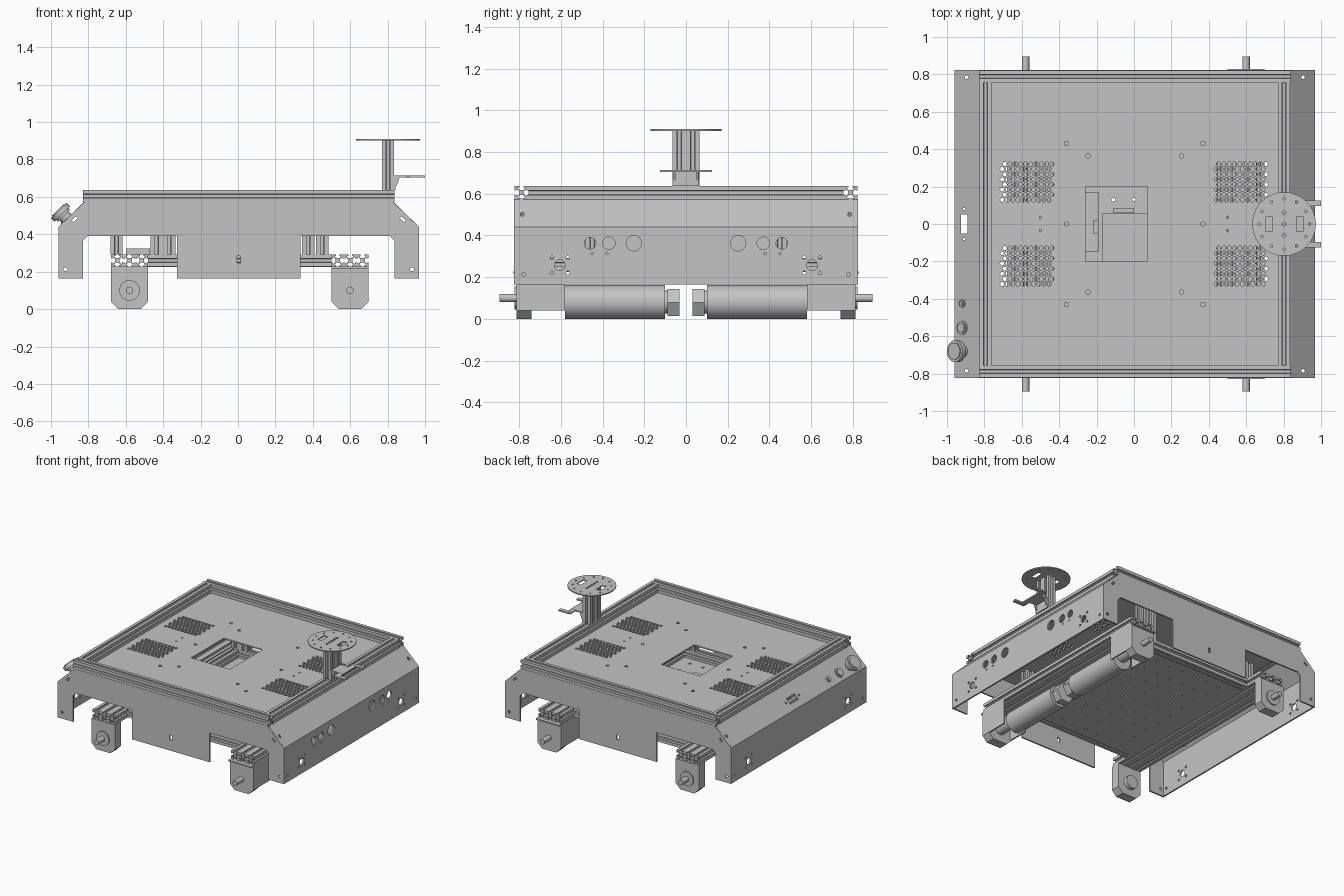
import bpy, bmesh, math
from mathutils import Vector, Matrix

if "Cube" in bpy.data.objects:
    bpy.data.objects.remove(bpy.data.objects["Cube"], do_unlink=True)

COLOUR = (0.55, 0.55, 0.55, 1)
grey = bpy.data.materials.new("metal grey")
grey.use_nodes = True
grey.diffuse_color = COLOUR
grey.node_tree.nodes["Principled BSDF"].inputs["Base Color"].default_value = COLOUR

# Maps a profile point and a depth to space, for each extrusion axis
AXES = {
    "x": lambda u, v, d: (d, u, v),
    "y": lambda u, v, d: (u, d, v),
    "z": lambda u, v, d: (u, v, d),
}


def rect(u0, u1, v0, v1):
    return [(u0, v0), (u1, v0), (u1, v1), (u0, v1)]


def ring(u, v, r, n=24):
    return [(u + r * math.cos(2 * math.pi * i / n), v + r * math.sin(2 * math.pi * i / n)) for i in range(n)]


def build(name, prisms, smooth=False):
    """One object made of prisms, each (profile, axis, start, end)."""
    bm = bmesh.new()
    for pts, axis, a, b in prisms:
        lo = [bm.verts.new(AXES[axis](u, v, a)) for u, v in pts]
        hi = [bm.verts.new(AXES[axis](u, v, b)) for u, v in pts]
        bm.faces.new(lo)
        bm.faces.new(hi)
        for i in range(len(pts)):
            j = (i + 1) % len(pts)
            bm.faces.new((lo[i], lo[j], hi[j], hi[i]))
    bmesh.ops.recalc_face_normals(bm, faces=bm.faces)
    mesh = bpy.data.meshes.new(name)
    bm.to_mesh(mesh)
    bm.free()
    mesh.materials.append(grey)
    obj = bpy.data.objects.new(name, mesh)
    bpy.context.collection.objects.link(obj)
    if smooth:
        bpy.ops.object.select_all(action="DESELECT")
        obj.select_set(True)
        bpy.context.view_layer.objects.active = obj
        bpy.ops.object.shade_smooth_by_angle(angle=math.radians(35))
    return obj


def cut(obj, prisms):
    """Cuts holes through an object."""
    cutter = build("hole_cutter", prisms)
    cutter.hide_render = True
    mod = obj.modifiers.new("holes", "BOOLEAN")
    mod.operation = "DIFFERENCE"
    mod.solver = "EXACT"
    mod.object = cutter
    graph = bpy.context.evaluated_depsgraph_get()
    mesh = bpy.data.meshes.new_from_object(obj.evaluated_get(graph))
    obj.modifiers.clear()
    obj.data = mesh
    bpy.data.objects.remove(cutter, do_unlink=True)


H = 0.033  # half width of the slotted profile
C = 0.004  # middle of the body in x


def slotted(cu, cv):
    side = [(-H, H), (-.01, H), (-.01, H - .008), (-.019, H - .008), (-.008, H - .021),
            (.008, H - .021), (.019, H - .008), (.01, H - .008), (.01, H)]
    pts = []
    for k in range(4):
        c, s = (1, 0, -1, 0)[k], (0, -1, 0, 1)[k]
        pts += [(cu + c * u - s * v, cv + s * u + c * v) for u, v in side]
    return pts


# Front and back cover plates with wheel cutouts
half = [(.823, .575), (.964, .44), (.964, .164), (.832, .164), (.832, .365), (.807, .39), (.331, .39), (.331, .164)]
outline = [(C + x, z) for x, z in half] + [(C - x, z) for x, z in reversed(half)]
for name, s in (("front_plate", -1), ("back_plate", 1)):
    plate = build(name, [(outline, "y", s * .812, s * .824)])
    holes = [(rect(C - .01, C + .01, .247, .283), "y", s * .7, s * .9)]
    for m in (-1, 1):
        holes.append((ring(C + m * .927, .213, .011, 10), "y", s * .7, s * .9))
        slot = [(C + m * (.877 + u), .48 + v) for u, v in ((-.016, .006), (.006, -.016), (.016, -.006), (-.006, .016))]
        holes.append((slot, "y", s * .7, s * .9))
    cut(plate, holes)

# Folded side covers
fold = [(.964, .164), (.964, .44), (.823, .577), (.772, .577), (.772, .567), (.818, .567), (.952, .435), (.952, .164)]
for name, m in (("left_cover", 1), ("right_cover", -1)):
    cover = build(name, [([(C + m * x, z) for x, z in fold], "y", -.812, .812)])
    holes = []
    for s in (-1, 1):
        holes.append((ring(s * .605, .257, .026, 16), "x", m * .9, m))
        for du in (-.038, .038):
            for dv in (-.036, .036):
                holes.append((ring(s * .605 + du, .257 + dv, .009, 8), "x", m * .9, m))
        holes.append((ring(s * .78, .213, .01, 8), "x", m * .9, m))
        holes.append((ring(C + m * .9, s * .785, .01, 8), "z", .4, .6))
        if m > 0:
            for y, r in ((.25, .037), (.37, .03), (.46, .028)):
                holes.append((ring(s * y, .363, r), "x", .9, 1))
            for y in (.38, .45):
                holes.append((ring(s * y, .313, .006, 8), "x", .9, 1))
    if m < 0:
        holes.append((rect(-.925, -.89, -.05, .05), "z", .4, .6))
        for y in (-.08, .08):
            holes.append((ring(-.908, y, .007, 8), "z", .4, .6))
    cut(cover, holes)

# Top frame of slotted bars
build("top_frame", [(slotted(s * .789, .605), "x", -.83, .836) for s in (-1, 1)]
      + [(slotted(C + s * .798, .605), "y", -.756, .756) for s in (-1, 1)])

# Sunken deck with vents, access opening and screw holes
deck = build("top_deck", [(rect(C - .771, C + .771, -.811, .811), "z", .561, .571)])
holes = [(rect(-.26, .07, -.2, .2), "z", .5, .65)]
for sx in (-1, 1):
    for sy in (-1, 1):
        for i in range(10):
            for j in range(8):
                x = sx * .572 + (i - 4.5) * .028 + (.007 if j % 2 else -.007)
                holes.append((ring(x, sy * .225 + (j - 3.5) * .0275, .0115, 6), "z", .5, .65))
        holes.append((ring(C + sx * .365, sy * .43, .012, 10), "z", .5, .65))
        holes.append((ring(C + sx * .25, sy * .365, .012, 10), "z", .5, .65))
        holes.append((ring(sx * .5, sy * .035, .007, 8), "z", .5, .65))
    holes.append((ring(C + sx * .365, 0, .012, 10), "z", .5, .65))
cut(deck, holes)

# Lower frame: triple rails, cross rails and posts
build("lower_rails", [(slotted(c + k * .066, .26), "y", -.8, .8) for c in (-.58, .6) for k in (-1, 0, 1)])
build("cross_rails", [(slotted(s * .62, .26), "x", -.48, .5) for s in (-1, 1)])
build("inner_rails", [(slotted(x, .26), "y", -.587, .587) for x in (-.44, .455)])
build("posts", [(slotted(x, s * .62), "z", .293, .561) for s in (-1, 1) for x in (-.435, -.368, .375, .45)]
      + [(slotted(-.65, s * .45), "z", .293, .561) for s in (-1, 1)])

# Lower electronics plate with the parts standing on it
tray = build("lower_plate", [(rect(-.48, .5, -.6, .6), "z", .224, .233)])
cut(tray, [(ring(x * .11, y * .13, .01, 8), "z", .2, .3) for x in range(-3, 4) for y in range(-4, 5)])
build("electronics_box", [(rect(-.17, .07, -.2, .055), "z", .233, .36)])
build("circuit_boards", [(rect(-.26, -.19, -.15, .17), "z", .233, .26), (rect(-.22, -.19, -.05, .02), "z", .26, .36),
                         (rect(-.11, 0, .06, .085), "z", .233, .28)])
build("rail_box", [(rect(-.6, -.47, -.1, .1), "z", .293, .325)])

# Wheel mounts at the four corners
for end, x in (("right", -.58), ("left", .599)):
    for face, s in (("front", -1), ("back", 1)):
        tag = face + "_" + end
        block = [(x - .1, .227), (x - .1, .04), (x - .06, 0), (x + .06, 0), (x + .1, .04), (x + .1, .227)]
        build(tag + "_mount", [(block, "y", s * .74, s * .812)])
        build(tag + "_axle", [(ring(x, .1, .02), "y", s * .81, s * .895)], True)
        if x < 0:
            build(tag + "_bearing", [(ring(x, .1, .055), "y", s * .81, s * .822),
                                     (ring(x, .1, .05), "y", s * .71, s * .74)], True)
        else:
            build(tag + "_gearhead", [(ring(x, .1, .045), "y", s * .58, s * .74)], True)
            build(tag + "_bracket", [(rect(x + a, x + a + .012, .04, .227), "y", s * .58, s * .74) for a in (-.1, .088)]
                  + [(rect(x - .1, x + .1, .217, .228), "y", s * .74, s * .83)])

# Drive motors between the left mounts
for face, s in (("front", -1), ("back", 1)):
    build(face + "_motor", [(ring(.599, .081, .081, 40), "y", s * .1, s * .58)], True)
    build(face + "_motor_neck", [(ring(.599, .081, .055, 32), "y", s * .08, s * .1)], True)
    build(face + "_motor_end", [(ring(.599, .078, .075, 6), "y", s * .031, s * .088)])

# Mast with round sensor plate
build("mast", [(slotted(.802, s * .032), "z", .638, .902) for s in (-1, 1)])
disc = build("sensor_plate", [(ring(.802, 0, .17, 64), "z", .902, .91)])
holes = [(rect(.802 + a - .017, .802 + a + .017, -.04, .04), "z", .85, .95) for a in (-.08, .085)]
holes += [(ring(.802, y * .03, .01, 8), "z", .85, .95) for y in (-2, -1, 0, 1, 2)]
holes += [(ring(u, v, .007, 8), "z", .85, .95) for u, v in ring(.802, 0, .135, 12)]
cut(disc, holes)

# Forked bracket beside the mast
build("fork_bracket", [(rect(.835, .94, -.06, .06), "z", .704, .714), (rect(.9, .94, -.125, .125), "z", .705, .713),
                       (rect(.835, .843, -.065, .062), "z", .638, .714)]
      + [(rect(.92, 1, s * .11 - .015, s * .11 + .015), "z", .704, .715) for s in (-1, 1)]
      + [([(.843, .66), (.848, .66), (.865, .705), (.843, .705)], "y", s * .055 - .004, s * .055 + .004) for s in (-1, 1)])

# Buttons on the sloped right cover
tilt = Matrix.Rotation(math.radians(-45), 4, "Y")


def button(name, x, y, steps):
    obj = build(name, [(ring(0, 0, r, 32), "z", a, b) for r, a, b in steps], True)
    obj.matrix_world = Matrix.Translation(Vector((x, y, .44 + (x + .96) * .97))) @ tilt


button("stop_button", -.915, -.68, [(.034, -.02, .035), (.045, .022, .035), (.058, .035, .062), (.045, .062, .068)])
button("start_button", -.917, -.555, [(.036, -.02, .008), (.026, .008, .014)])
button("key_switch", -.917, -.425, [(.021, -.02, .008), (.012, .008, .014)])
